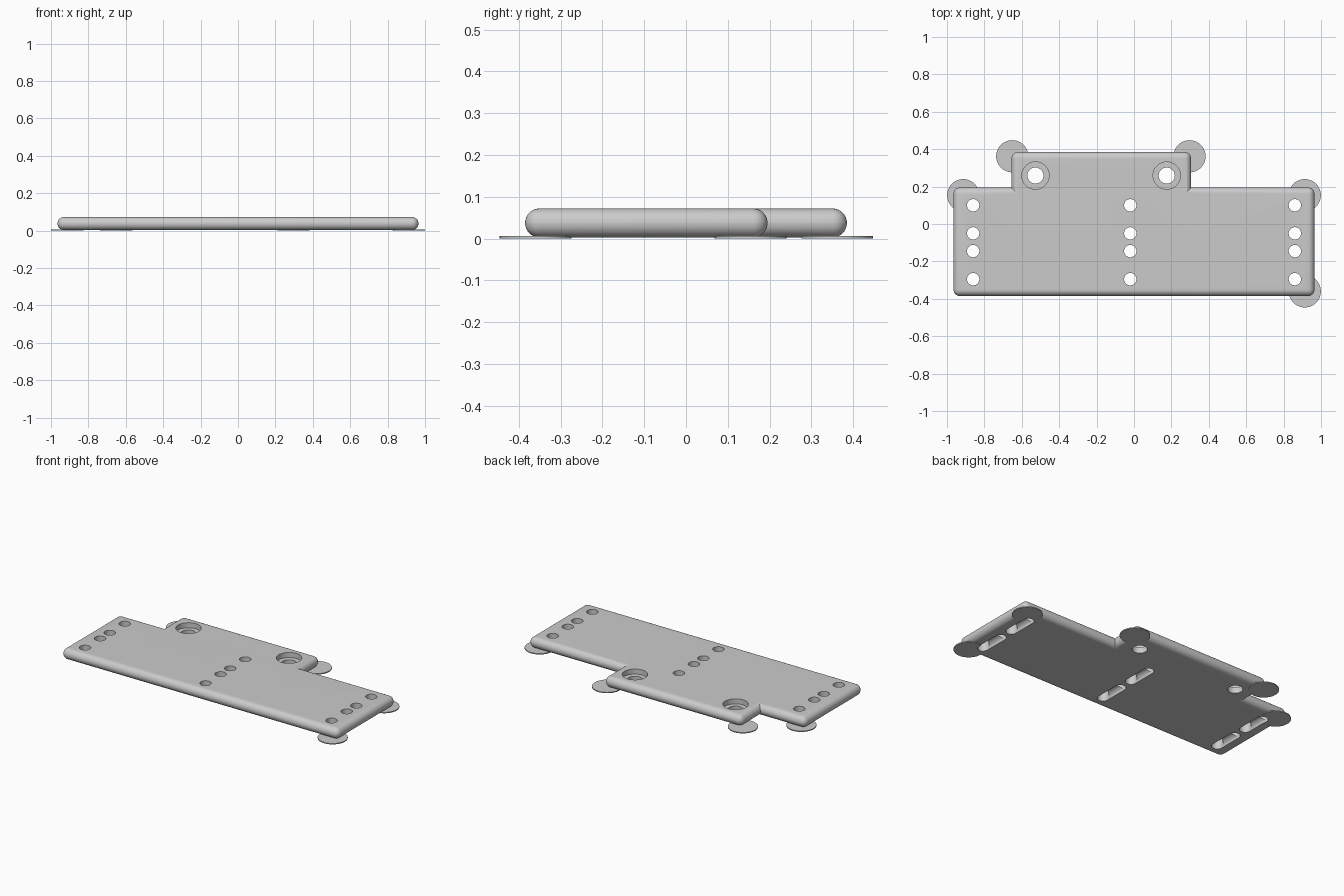
import bpy
import bmesh
import math
from mathutils import Matrix, Vector

cube = bpy.data.objects.get("Cube")
if cube:
    bpy.data.objects.remove(cube, do_unlink=True)

BOTTOM, TOP = 0.003, 0.072
HOLE_R, DISC_R = 0.033, 0.086

grey = bpy.data.materials.new("light grey plastic")
grey.use_nodes = True
GREY = (0.6, 0.6, 0.6, 1)
grey.diffuse_color = GREY
grey.node_tree.nodes["Principled BSDF"].inputs["Base Color"].default_value = GREY


def make_object(name, bm):
    bmesh.ops.recalc_face_normals(bm, faces=bm.faces)
    mesh = bpy.data.meshes.new(name)
    bm.to_mesh(mesh)
    bm.free()
    mesh.materials.append(grey)
    obj = bpy.data.objects.new(name, mesh)
    bpy.context.collection.objects.link(obj)
    return obj


def rounded_slab(name, x0, x1, y0, y1):
    """Box whose edges are rounded to a full half circle."""
    bm = bmesh.new()
    size = Vector((x1 - x0, y1 - y0, TOP - BOTTOM))
    centre = Vector((x0 + x1, y0 + y1, TOP + BOTTOM)) / 2
    bmesh.ops.create_cube(bm, size=1, matrix=Matrix.Translation(centre) @ Matrix.Diagonal((*size, 1)))
    bmesh.ops.bevel(bm, geom=bm.edges[:], offset=size.z * 0.497, segments=8, profile=0.5, affect='EDGES')
    return make_object(name, bm)


def cylinders(name, centres, radius, z0, z1, sides=40):
    """Upright cylinders, all in one mesh."""
    bm = bmesh.new()
    for x, y in centres:
        bmesh.ops.create_cone(bm, cap_ends=True, segments=sides, radius1=radius, radius2=radius,
                              depth=z1 - z0, matrix=Matrix.Translation((x, y, (z0 + z1) / 2)))
    return make_object(name, bm)


def capsules(name, spans, radius):
    """Lying capsules along y, each the hull of two spheres."""
    bm = bmesh.new()
    for x, y0, y1 in spans:
        verts = []
        for y in (y0, y1):
            verts += bmesh.ops.create_uvsphere(bm, u_segments=24, v_segments=16, radius=radius,
                                               matrix=Matrix.Translation((x, y, BOTTOM)))["verts"]
        hull = bmesh.ops.convex_hull(bm, input=verts)
        junk = {g for g in hull["geom_interior"] + hull["geom_unused"] if isinstance(g, bmesh.types.BMVert)}
        bmesh.ops.delete(bm, geom=list(junk), context='VERTS')
    return make_object(name, bm)


def boolean(obj, other, operation):
    mod = obj.modifiers.new(operation.title(), 'BOOLEAN')
    mod.operation, mod.solver, mod.object = operation, 'EXACT', other
    bpy.context.view_layer.objects.active = obj
    bpy.ops.object.modifier_apply(modifier=mod.name)


# Main plate with the mounting tab joined to its back edge
plate = rounded_slab("base_plate", -0.965, 0.965, -0.385, 0.195)
tab = rounded_slab("mounting_tab", -0.655, 0.305, -0.1, 0.385)
boolean(plate, tab, 'UNION')
bpy.data.objects.remove(tab, do_unlink=True)

# Thin round pads under the outer corners
corners = [(sx * 0.913, y) for sx in (-1, 1) for y in (-0.36, 0.154)]
corners += [(-0.651, 0.362), (0.297, 0.362)]
pads = cylinders("corner_pads", corners, DISC_R, 0, 0.006, 48)

# Strap holes, the grooves joining them below, and counterbored screw holes
columns = (-0.86, -0.02, 0.86)
pairs = ((-0.295, -0.145), (-0.05, 0.1))
screws = [(-0.527, 0.259), (0.175, 0.259)]
cutters = [
    cylinders("strap_hole_cutter", [(x, y) for x in columns for p in pairs for y in p], HOLE_R, -0.1, 0.2),
    capsules("groove_cutter", [(x, *p) for x in columns for p in pairs], HOLE_R * 0.99),
    cylinders("screw_hole_cutter", screws, 0.043, -0.1, 0.2),
    cylinders("counterbore_cutter", screws, 0.073, 0.04, 0.2),
]
for cutter in cutters:
    cutter.hide_render = True
    for part in (plate, pads):
        boolean(part, cutter, 'DIFFERENCE')
for cutter in cutters:
    bpy.data.objects.remove(cutter, do_unlink=True)

# Smooth the rounded rims and keep the hole edges sharp
bpy.ops.object.select_all(action='DESELECT')
for part in (plate, pads):
    part.select_set(True)
bpy.context.view_layer.objects.active = plate
bpy.ops.object.shade_smooth_by_angle(angle=math.radians(30))
